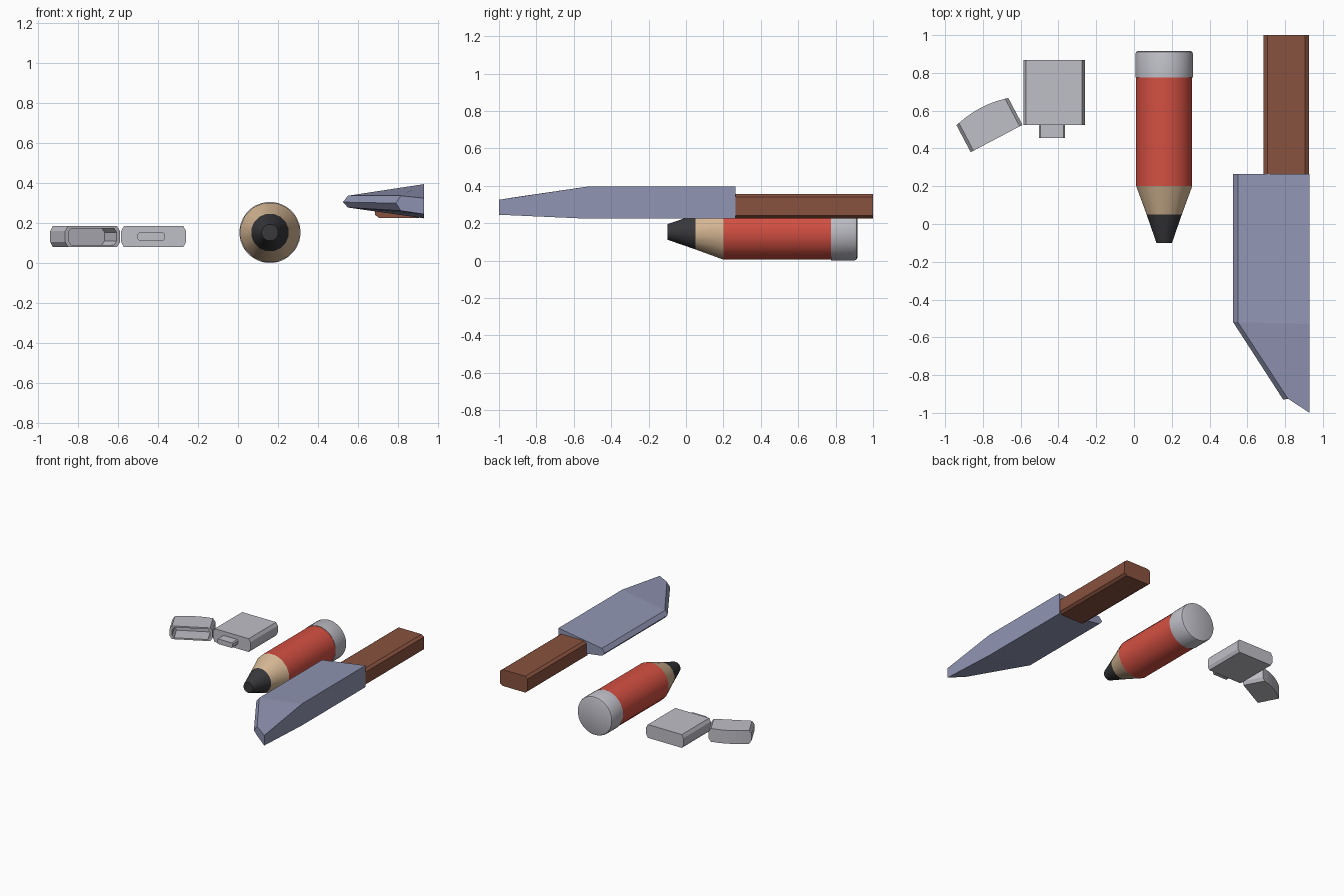
import bpy, bmesh, math
from mathutils import Matrix

if "Cube" in bpy.data.objects:
    bpy.data.objects.remove(bpy.data.objects["Cube"])


def material(name, rgb):
    m = bpy.data.materials.new(name)
    m.diffuse_color = (*rgb, 1)
    m.use_nodes = True
    m.node_tree.nodes["Principled BSDF"].inputs["Base Color"].default_value = m.diffuse_color
    return m


RED = material("red paint", (0.66, 0.08, 0.055))
WOOD = material("pale wood", (0.68, 0.48, 0.30))
LEAD = material("dark lead", (0.04, 0.04, 0.045))
GREY = material("light grey", (0.52, 0.52, 0.57))
STEEL = material("blue steel", (0.28, 0.30, 0.45))
BROWN = material("brown wood", (0.25, 0.085, 0.05))


def finish(name, verts, faces, mat, smooth=False):
    me = bpy.data.meshes.new(name)
    me.from_pydata(verts, [], faces)
    bm = bmesh.new()
    bm.from_mesh(me)
    bmesh.ops.recalc_face_normals(bm, faces=bm.faces)
    bm.to_mesh(me)
    bm.free()
    me.materials.append(mat)
    ob = bpy.data.objects.new(name, me)
    bpy.context.collection.objects.link(ob)
    if smooth:
        bpy.ops.object.select_all(action='DESELECT')
        ob.select_set(True)
        bpy.context.view_layer.objects.active = ob
        bpy.ops.object.shade_smooth_by_angle(angle=math.radians(35))
    return ob


def strips(rings, n):
    """Quads joining consecutive rings of n points."""
    return [(r * n + i, r * n + (i + 1) % n, (r + 1) * n + (i + 1) % n, (r + 1) * n + i)
            for r in range(rings - 1) for i in range(n)]


def loft(name, rings, mat, smooth=False):
    """Closed skin through rings of points, capped at both ends."""
    n = len(rings[0])
    faces = strips(len(rings), n)
    faces += [tuple(range(n)), tuple(range((len(rings) - 1) * n, len(rings) * n))]
    return finish(name, [p for r in rings for p in r], faces, mat, smooth)


def lathe(name, profile, sides, mat, cx=0.16, cz=0.153):
    """Round part along y from (y, radius) pairs."""
    ang = [2 * math.pi * (i + 0.5) / sides for i in range(sides)]
    return loft(name, [[(cx + r * math.cos(a), y, cz + r * math.sin(a)) for a in ang]
                       for y, r in profile], mat, True)


def bar(name, x0, x1, y0, y1, z0, z1, cx, cz, mat):
    """Box along y with its four long edges chamfered."""
    sec = [(x0 + cx, z0), (x1 - cx, z0), (x1, z0 + cz), (x1, z1 - cz),
           (x1 - cx, z1), (x0 + cx, z1), (x0, z1 - cz), (x0, z0 + cz)]
    return loft(name, [[(x, y, z) for x, z in sec] for y in (y0, y1)], mat)


# Pencil
lathe("pencil_tip", [(-0.10, 0.042), (0.05, 0.095)], 16, LEAD)
lathe("pencil_sharpened_wood", [(0.05, 0.095), (0.20, 0.151)], 16, WOOD)
lathe("pencil_body", [(0.20, 0.151), (0.78, 0.151)], 16, RED)
lathe("pencil_end_cap", [(0.775, 0.153), (0.900, 0.153), (0.911, 0.149), (0.916, 0.138)], 32, GREY)

# Knife blade: cutting edge, two edge bevels and a thick spine
def blade_ring(edge, bevel, spine):
    (ex, ey, ez), (bx, by, b0, b1), (sx, sy, s0, s1) = edge, bevel, spine
    return [(ex, ey, ez), (bx, by, b0), (sx, sy, s0), (sx, sy, s1), (bx, by, b1)]


loft("knife_blade", [
    blade_ring((0.525, 0.265, 0.305), (0.55, 0.265, 0.278, 0.337), (0.93, 0.265, 0.224, 0.395)),
    blade_ring((0.525, -0.52, 0.305), (0.55, -0.52, 0.278, 0.337), (0.93, -0.53, 0.224, 0.395)),
    blade_ring((0.79, -0.93, 0.300), (0.815, -0.925, 0.262, 0.337), (0.93, -1.0, 0.245, 0.325)),
], STEEL)

# Knife handle
bar("knife_handle", 0.685, 0.927, 0.255, 1.0, 0.226, 0.355, 0.021, 0.016, BROWN)

# Small stick and its plug
bar("stick_body", -0.585, -0.26, 0.525, 0.868, 0.08, 0.185, 0.014, 0.025, GREY)
bar("stick_plug", -0.502, -0.366, 0.455, 0.53, 0.112, 0.152, 0.008, 0.008, GREY)

# Hollow swung-open lid with a bowed back
half = 0.155
us = [-half, -0.138] + [-0.138 + 0.046 * i for i in range(1, 6)] + [0.138, half]
cols = [(u, 0.0275 if abs(u) > 0.15 else 0.0525) for u in us]
sec = cols + [(u, -h) for u, h in reversed(cols)]
n, m = len(sec), len(cols)
outer = [(u, 0, h) for u, h in sec]
back = [(u, 0.161 + 0.022 * (1 - (u / half) ** 2), h) for u, h in sec]
rim = [(u * 0.88, 0, h * 0.78) for u, h in sec]
floor = [(u * 0.88, 0.13, h * 0.78) for u, h in sec]
faces = strips(4, n) + [tuple(range(3 * n, 4 * n))]
faces += [(i, i + 1, n - 2 - i, n - 1 - i) for i in range(m - 1)]
lid = finish("stick_lid", back + outer + rim + floor, faces, GREY)
lid.matrix_world = (Matrix.Translation((-0.7275, 0.4525, 0.1325))
                    @ Matrix.Rotation(math.radians(27.8), 4, 'Z'))
